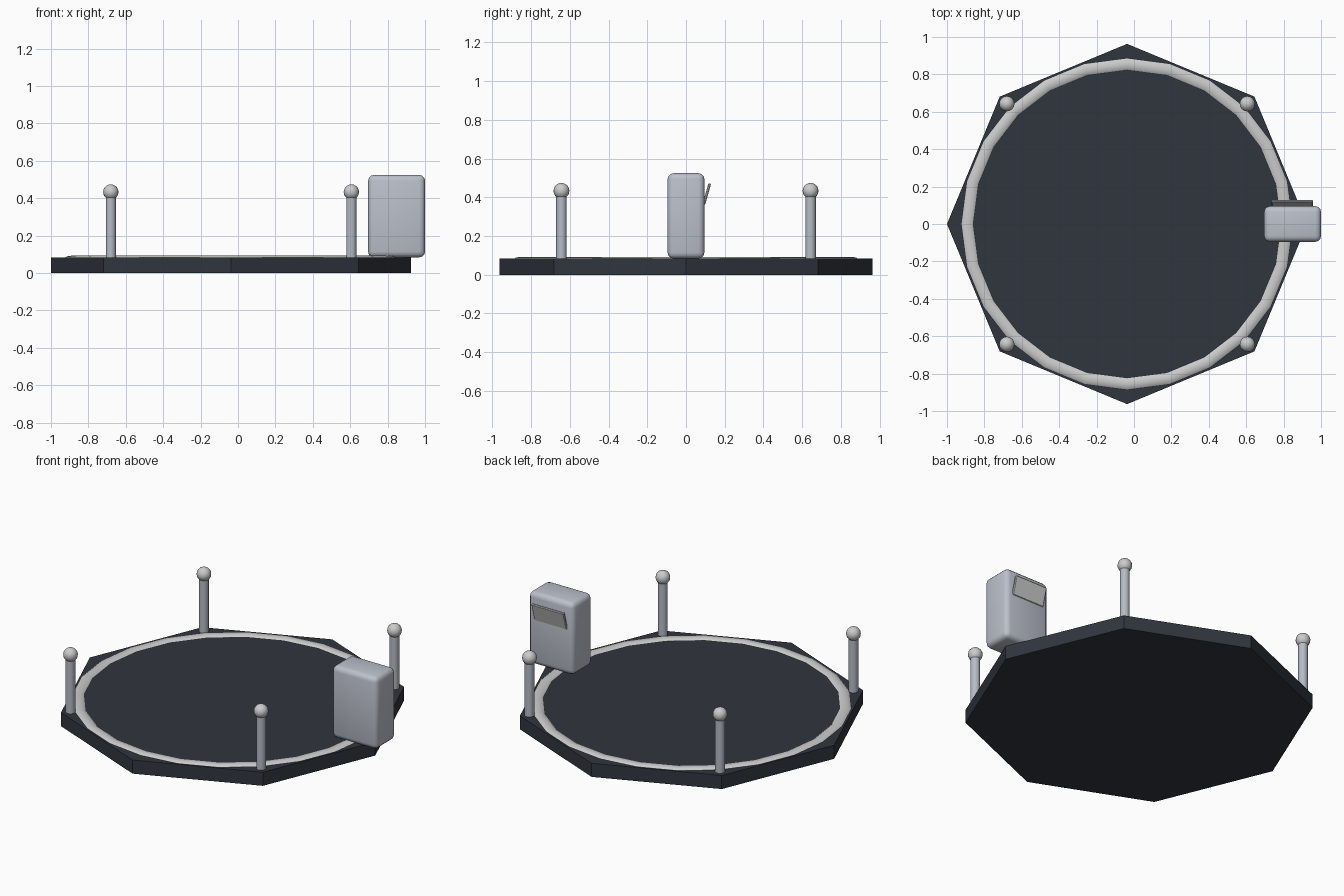
import bpy
from math import radians

if "Cube" in bpy.data.objects:
    bpy.data.objects.remove(bpy.data.objects["Cube"])

CX = -0.037      # platform centre
TOP = 0.083      # platform top height


def material(name, rgb):
    m = bpy.data.materials.new(name)
    m.diffuse_color = (*rgb, 1)
    m.use_nodes = True
    m.node_tree.nodes["Principled BSDF"].inputs["Base Color"].default_value = m.diffuse_color
    return m


def finish(name, mat=None, smooth=True):
    ob = bpy.context.object
    ob.name = name
    bpy.ops.object.transform_apply(location=False, rotation=False, scale=True)
    if mat:
        ob.data.materials.append(mat)
    if smooth:
        bpy.ops.object.shade_smooth_by_angle(angle=radians(35))
    return ob


def box(name, loc, size, bevel, segments, mat=None, tilt=0):
    bpy.ops.mesh.primitive_cube_add(size=1, location=loc, rotation=(tilt, 0, 0))
    bpy.context.object.scale = size
    ob = finish(name, mat, smooth=False)
    mod = ob.modifiers.new("rounded_edges", 'BEVEL')
    mod.width, mod.segments = bevel, segments
    bpy.ops.object.modifier_apply(modifier=mod.name)
    bpy.ops.object.shade_smooth_by_angle(angle=radians(35))
    return ob


dark = material("dark_floor", (0.03, 0.036, 0.048))
steel = material("steel", (0.47, 0.5, 0.56))
shell = material("console_shell", (0.5, 0.53, 0.6))

# Octagonal platform, corner pointing along x
bpy.ops.mesh.primitive_cylinder_add(vertices=8, radius=0.963, depth=TOP,
                                    location=(CX, 0, TOP / 2))
platform = finish("platform", dark, smooth=False)
platform.rotation_euler.z = 0

# Flattened inlaid ring
bpy.ops.mesh.primitive_torus_add(major_segments=24, minor_segments=8,
                                 major_radius=0.855, minor_radius=0.033,
                                 location=(CX, 0, TOP - 0.002))
bpy.context.object.scale.z = 0.35
finish("floor_ring")

# Four corner posts with ball tops
for sx, side in ((-1, "left"), (1, "right")):
    for sy, end in ((-1, "front"), (1, "back")):
        x, y = CX + sx * 0.643, sy * 0.643
        bpy.ops.mesh.primitive_cylinder_add(vertices=16, radius=0.027, depth=0.34,
                                            location=(x, y, TOP + 0.17))
        finish(f"{end}_{side}_post", steel)
        bpy.ops.mesh.primitive_uv_sphere_add(segments=16, ring_count=10, radius=0.041,
                                             location=(x, y, 0.433))
        finish(f"{end}_{side}_ball")

# Rounded control console with a tilted screen on its back
box("console", (0.848, 0, 0.304), (0.304, 0.19, 0.44), 0.03, 3, shell)
box("console_screen", (0.846, 0.107, 0.416), (0.22, 0.014, 0.115), 0.004, 1,
    tilt=radians(-16))
